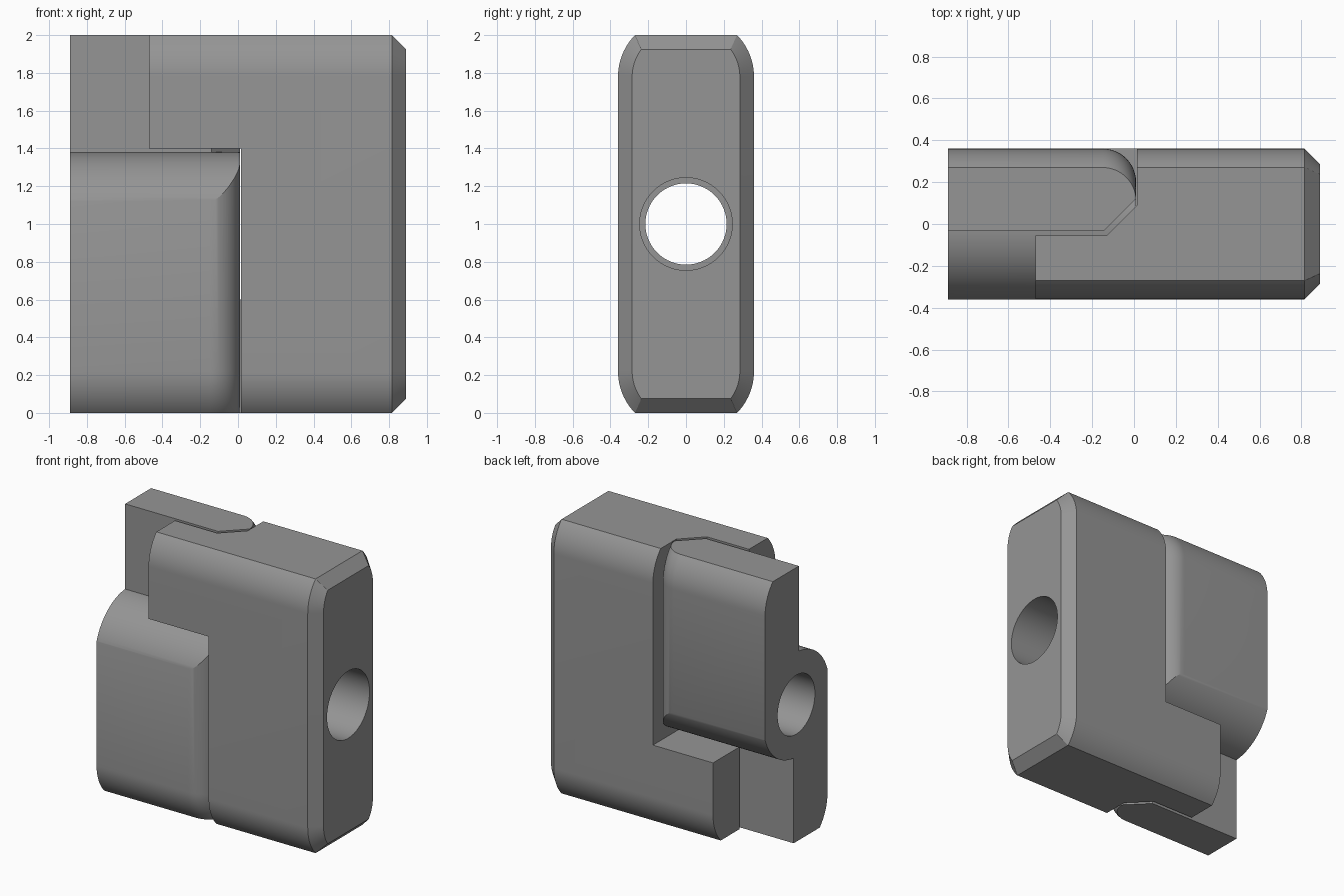
import bpy, bmesh, math
from mathutils import Matrix

if "Cube" in bpy.data.objects:
    bpy.data.objects.remove(bpy.data.objects["Cube"])

grey = bpy.data.materials.new("steel grey")
grey.diffuse_color = (0.3, 0.3, 0.3, 1)
grey.use_nodes = True
grey.node_tree.nodes["Principled BSDF"].inputs["Base Color"].default_value = grey.diffuse_color

ARC_Y, ARC_Z, ARC_R = 0.046, 0.78, 0.314   # rounded corner of the body section


def make(name, bm):
    bmesh.ops.recalc_face_normals(bm, faces=bm.faces)
    me = bpy.data.meshes.new(name)
    bm.to_mesh(me)
    bm.free()
    me.materials.append(grey)
    ob = bpy.data.objects.new(name, me)
    bpy.context.collection.objects.link(ob)
    return ob


def loft(name, rings):
    """Closed solid through rings that share a point count."""
    bm = bmesh.new()
    loops = [[bm.verts.new(p) for p in ring] for ring in rings]
    n = len(loops[0])
    for a, b in zip(loops, loops[1:]):
        for i in range(n):
            j = (i + 1) % n
            bm.faces.new((a[i], a[j], b[j], b[i]))
    bm.faces.new(loops[0])
    bm.faces.new(loops[-1])
    return make(name, bm)


def combine(ob, tool, op):
    mod = ob.modifiers.new(op, 'BOOLEAN')
    mod.operation, mod.solver, mod.object = op, 'EXACT', tool
    bpy.context.view_layer.objects.active = ob
    bpy.ops.object.modifier_apply(modifier=mod.name)
    bpy.data.objects.remove(tool)


def corner(inset=0.0, steps=12):
    """Rounded corner, side to top, as (y, z) measured from the centre."""
    r, top = ARC_R - inset, 1 - inset
    end = math.asin((top - ARC_Z) / r)
    return [(ARC_Y + r * math.cos(end * i / steps),
             ARC_Z + r * math.sin(end * i / steps)) for i in range(steps + 1)]


def section(x, inset=0.0):
    q = corner(inset)
    pts = q + [(-y, z) for y, z in reversed(q)]
    pts += [(-y, -z) for y, z in pts]
    return [(x, y, z + 1) for y, z in pts]


def rod(name, radius, x0, x1, n=96):
    return loft(name, [[(x, radius * math.cos(2 * math.pi * i / n),
                         1 + radius * math.sin(2 * math.pi * i / n))
                        for i in range(n)] for x in (x0, x1)])


def blade(name, x0, x_bend, y_face, x_end, z0, flip):
    """Upright slab whose inner face turns 45 degrees near its end."""
    plan = [(x0, y_face), (x_bend, y_face),
            (x_end, y_face + x_end - x_bend), (x_end, 0.6), (x0, 0.6)]
    s = -1 if flip else 1
    return loft(name, [[(x, s * y, 1 + s * z) for x, y in plan]
                       for z in (z0, 1.2)])


# ---- Socket half: chamfered block with arms on opposite corners
socket = loft("socket_half", [section(-0.47), section(0.815), section(0.89, 0.075)])
recess = loft("recess", [[(-1.3, -0.7, z), (0.015, -0.7, z),
                          (0.015, 0.7, z), (-1.3, 0.7, z)] for z in (0.6, 1.4)])
for flip, x0 in ((False, -1.0), (True, -1.1)):
    combine(recess, blade("slot", x0, -0.13, -0.055, 0.015, 0.1, flip), 'UNION')
combine(socket, recess, 'DIFFERENCE')
combine(socket, rod("bore", 0.245, -0.1, 1.1), 'DIFFERENCE')

# ---- Tongue half: body section with rounded vertical edges at the inner end
levels = [(y, z) for y, z in corner()]
levels = [(y, -z) for y, z in reversed(levels)] + levels
rings = []
for h, z in levels:
    side = [(-0.89, h)]
    for i in range(17):
        t = math.pi / 2 * (1 - i / 16)
        side.append((-0.15 + 0.16 * math.cos(t), h - 0.16 + 0.16 * math.sin(t)))
    plan = side + [(x, -y) for x, y in reversed(side)]
    rings.append([(x, y, z + 1) for x, y in plan])
tongue = loft("tongue_half", rings)

# Round knuckle plus an upper and a lower blade
core = rod("core", 0.38, -1.3, 0.2, 128)
for flip, x0 in ((False, -1.0), (True, -1.1)):
    combine(core, blade("blade", x0, -0.14, -0.03, 0.3, -0.07, flip), 'UNION')
combine(tongue, core, 'INTERSECT')
combine(tongue, rod("bore", 0.215, -1.2, 0.4), 'DIFFERENCE')

# ---- Shading
for ob in (socket, tongue):
    bpy.ops.object.select_all(action='DESELECT')
    ob.select_set(True)
    bpy.context.view_layer.objects.active = ob
    bpy.ops.object.shade_smooth_by_angle(angle=math.radians(25))
